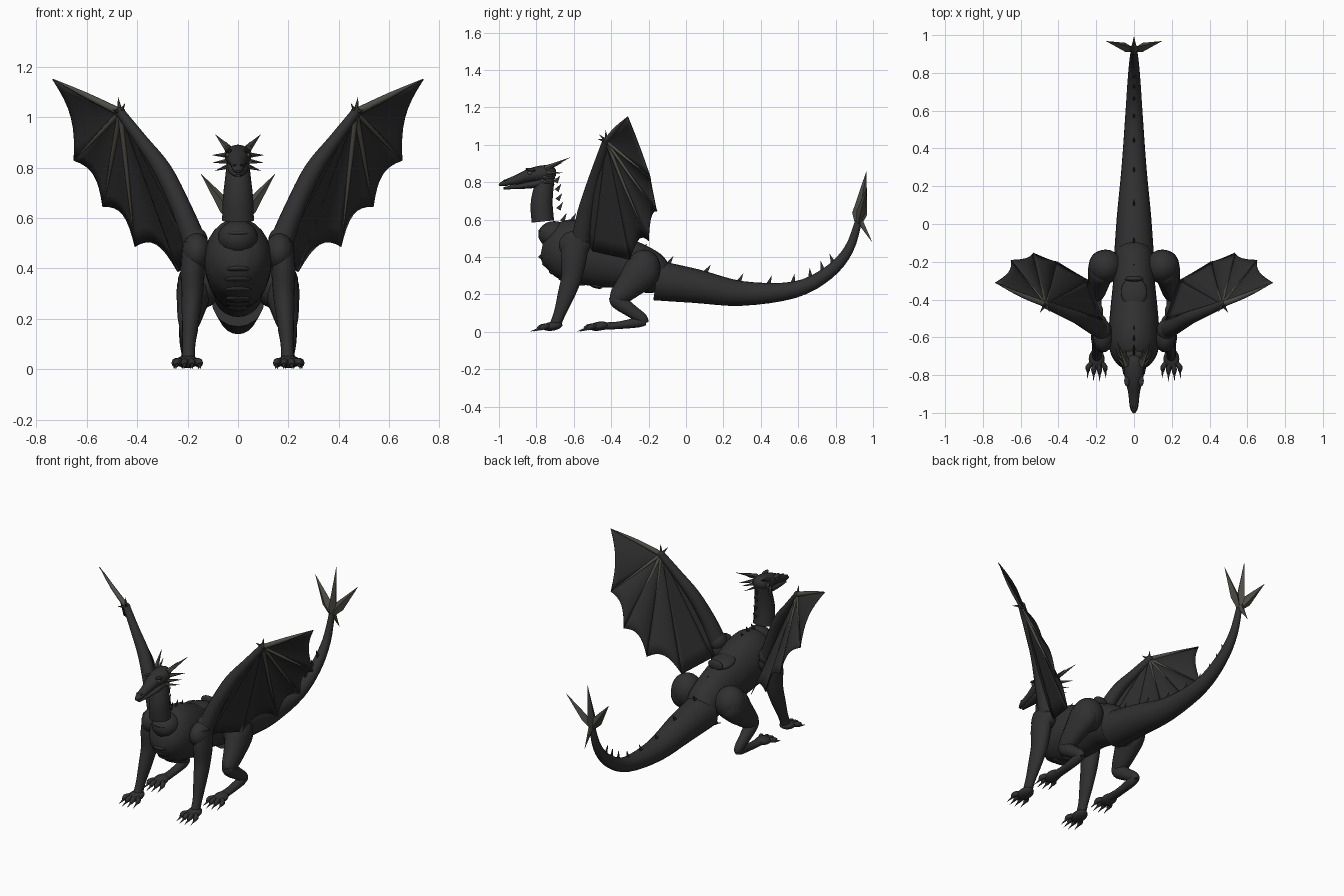
import bpy, math
from mathutils import Vector

cube = bpy.data.objects.get("Cube")
if cube:
    bpy.data.objects.remove(cube, do_unlink=True)


def material(name, rgb):
    m = bpy.data.materials.new(name)
    m.use_nodes = True
    m.diffuse_color = (*rgb, 1)
    m.node_tree.nodes["Principled BSDF"].inputs["Base Color"].default_value = (*rgb, 1)
    return m


SCALE = material("charcoal scales", (0.03, 0.03, 0.03))
SKIN = material("wing skin", (0.027, 0.027, 0.027))
HORN = material("grey horn", (0.075, 0.072, 0.06))
SIDES = (("left", 1), ("right", -1))


def make(name, verts, faces, mat, angle=50):
    me = bpy.data.meshes.new(name)
    me.from_pydata(verts, [], faces)
    me.materials.append(mat)
    ob = bpy.data.objects.new(name, me)
    bpy.context.collection.objects.link(ob)
    bpy.ops.object.select_all(action="DESELECT")
    ob.select_set(True)
    bpy.context.view_layer.objects.active = ob
    bpy.ops.object.mode_set(mode="EDIT")
    bpy.ops.mesh.select_all(action="SELECT")
    bpy.ops.mesh.normals_make_consistent(inside=False)
    bpy.ops.object.mode_set(mode="OBJECT")
    bpy.ops.object.shade_smooth_by_angle(angle=math.radians(angle))
    return ob


def spline(pts, steps):
    """Smooth curve through control points, each holding position and radii."""
    out = []
    for i in range(len(pts) - 1):
        a, b, c, d = (Vector(pts[min(max(i + k, 0), len(pts) - 1)]) for k in (-1, 0, 1, 2))
        for s in range(steps):
            t = s / steps
            out.append(b + (c - a) * t / 2 + (2 * a - 5 * b + 4 * c - d) * t * t / 2
                       + (3 * b - a - 3 * c + d) * t ** 3 / 2)
    return out + [Vector(pts[-1])]


def loft(name, pts, mat=SCALE, sides=16, steps=4, mirror=1):
    """Tube through (x, y, z, half width, half depth) sections."""
    pts = [(p[0] * mirror, p[1], p[2], p[3], p[-1]) for p in pts]
    rows = spline(pts, steps) if steps > 1 else [Vector(p) for p in pts]
    verts, faces = [], []
    for i, r in enumerate(rows):
        tan = (rows[min(i + 1, len(rows) - 1)] - rows[max(i - 1, 0)])
        tan = Vector(tan[:3]).normalized()
        u = Vector((1, 0, 0))
        u = (u - tan * u.dot(tan)).normalized()
        v = tan.cross(u)
        for k in range(sides):
            a = math.tau * k / sides
            verts.append(Vector(r[:3]) + u * math.cos(a) * max(r[3], .0005) + v * math.sin(a) * max(r[4], .0005))
    for i in range(len(rows) - 1):
        for k in range(sides):
            n = (k + 1) % sides
            faces.append((i * sides + k, i * sides + n, (i + 1) * sides + n, (i + 1) * sides + k))
    faces += [tuple(range(sides)), tuple(range(len(verts) - sides, len(verts)))]
    return make(name, verts, faces, mat)


def ball(name, loc, size, mat=SCALE, tilt=0):
    bpy.ops.mesh.primitive_uv_sphere_add(segments=20, ring_count=12, location=loc, rotation=(tilt, 0, 0))
    ob = bpy.context.object
    ob.name, ob.scale = name, size
    ob.data.materials.append(mat)
    bpy.ops.object.shade_smooth()
    return ob


def spike(name, base, tip, w, d=None, mat=HORN, mirror=1, sides=6):
    return loft(name, [(*base, w, d or w), (*tip, 0, 0)], mat, sides, 1, mirror)


# Torso, neck, tail
loft("torso", [(0, -.77, .45, .04, .05), (0, -.74, .445, .09, .10), (0, -.68, .44, .125, .15),
               (0, -.59, .43, .135, .168), (0, -.45, .39, .125, .152), (0, -.3, .36, .11, .13),
               (0, -.17, .31, .1, .11), (0, -.11, .29, .07, .07)], sides=24)
ball("neck_root", (0, -.705, .52), (.08, .085, .072))
ball("neck_root_rim", (0, -.745, .54), (.055, .045, .015))
loft("neck", [(0, -.765, .59, .063, .06), (0, -.772, .68, .06, .059),
              (0, -.76, .77, .05, .052), (0, -.735, .86, .04, .04)])
tail = [(0, -.16, .275, .105, .107), (0, .05, .245, .09, .091), (0, .3, .205, .066, .066),
        (0, .58, .225, .046, .044), (0, .76, .315, .034, .035), (0, .87, .44, .024, .026),
        (0, .925, .6, .015, .018)]
loft("tail", tail, sides=20)

# Chest plates and saddle-like back plate
for i, (y, z, w) in enumerate([(-.755, .395, .05), (-.735, .355, .055), (-.70, .315, .055),
                               (-.65, .28, .05), (-.57, .262, .045), (-.48, .245, .04)]):
    ball(f"chest_plate_{i}", (0, y, z), (w, .035, .013), tilt=-.25)
ball("back_plate", (0, -.36, .505), (.07, .08, .025), tilt=-.2)
ball("back_plate_rim", (0, -.29, .51), (.05, .015, .03))

# Head: skull with snout, lower jaw, crest details
loft("skull", [(0, -1.0, .785, .008, .006), (0, -.97, .795, .022, .016), (0, -.9, .815, .03, .026),
               (0, -.84, .835, .042, .035), (0, -.78, .845, .053, .043), (0, -.72, .85, .045, .04),
               (0, -.695, .85, .015, .015)])
loft("jaw", [(0, -.975, .768, .01, .006), (0, -.9, .776, .025, .013), (0, -.82, .788, .038, .02),
             (0, -.75, .805, .04, .028), (0, -.72, .815, .02, .015)])
frill = [((.04, -.75, .875), (.09, -.62, .932), .016), ((.045, -.74, .85), (.102, -.66, .85), .012),
         ((.045, -.76, .825), (.1, -.69, .82), .011), ((.04, -.77, .805), (.09, -.7, .788), .01),
         ((.03, -.73, .875), (.05, -.66, .905), .009)]
for side, s in SIDES:
    for i, (a, b, w) in enumerate(frill):
        spike(f"{side}_head_horn_{i}", a, b, w, mirror=s)
    ball(f"{side}_brow", (s * .038, -.83, .866), (.014, .03, .008), tilt=-.2)
    ball(f"{side}_eye", (s * .041, -.835, .85), (.007, .012, .009), HORN)
    ball(f"{side}_nostril", (s * .013, -.965, .81), (.007, .012, .005))

# Spines along neck, back and tail
spines = [(-.685, .80, .035), (-.68, .755, .035), (-.675, .705, .035), (-.67, .655, .04),
          (-.65, .59, .045), (-.6, .59, .045), (-.55, .575, .04), (-.22, .44, .03)]
for i, (y, z, h) in enumerate(spines):
    spike(f"back_spine_{i}", (0, y - .012, z), (0, y + .012, z + h), .007, .015, SCALE)
path = spline(tail, 12)
for i, k in enumerate((4, 14, 23, 30, 36, 42, 47, 52)):
    p = path[k]
    t = Vector((path[k + 1] - path[k - 1])[:3]).normalized()
    base = Vector(p[:3]) + Vector((0, -t.z, t.y)) * (p[4] - .006)
    tip = base + Vector((0, -t.z, t.y)) * .045 + t * .02
    spike(f"tail_spine_{i}", base, tip, .007, .014, SCALE)

# Tail blades
loft("tail_blade_top", [(0, .92, .56, .012, .012), (0, .928, .63, .024, .04), (0, .965, .86, 0, 0)], HORN, 4, 1)
spike("tail_blade_back", (0, .925, .6), (0, .995, .48), .016, .02)
for side, s in SIDES:
    loft(f"{side}_tail_blade", [(0, .92, .575, .01, .01), (.045, .935, .64, .03, .025), (.147, .968, .775, 0, 0)],
         HORN, 4, 1, s)


def foot(name, x, y, s):
    """Flat paw whose ball is at y, with four clawed toes."""
    ball(name + "_paw", (s * x, y, .03), (.042, .055, .024), tilt=.15)
    for i, dx in enumerate((-.045, -.015, .015, .045)):
        reach = .085 - abs(dx) * .5
        a, b = x + dx * .6, x + dx
        loft(f"{name}_toe_{i}", [(a, y - .02, .03, .012, .014), (b, y - reach * .7, .027, .014, .016),
                                 (b, y - reach, .016, .009, .01)], SCALE, 10, 3, s)
        spike(f"{name}_claw_{i}", (b, y - reach + .008, .017), (b + dx * .1, y - reach - .04, .002), .008, mirror=s)


# Legs
for side, s in SIDES:
    ball(f"{side}_shoulder", (s * .165, -.595, .465), (.058, .085, .075))
    loft(f"{side}_front_leg", [(.175, -.59, .5, .045, .07), (.18, -.60, .4, .048, .07), (.182, -.61, .3, .043, .056),
                               (.188, -.64, .2, .035, .046), (.195, -.675, .1, .026, .032),
                               (.197, -.70, .035, .026, .03)], mirror=s)
    foot(f"{side}_front_foot", .198, -.715, s)
    ball(f"{side}_hip", (s * .15, -.225, .34), (.09, .09, .1))
    loft(f"{side}_thigh", [(.16, -.2, .38, .06, .06), (.17, -.23, .33, .072, .098), (.185, -.3, .25, .058, .075),
                           (.195, -.365, .185, .042, .05), (.197, -.39, .165, .025, .03)], mirror=s)
    loft(f"{side}_shin", [(.195, -.39, .195, .028, .025), (.196, -.365, .165, .038, .042),
                          (.2, -.29, .11, .032, .035), (.2, -.235, .07, .026, .03), (.2, -.22, .045, .018, .02)], mirror=s)
    loft(f"{side}_hind_sole", [(.2, -.215, .055, .018, .02), (.2, -.26, .05, .026, .027),
                               (.2, -.36, .035, .026, .02), (.2, -.46, .03, .03, .02)], mirror=s)
    foot(f"{side}_hind_foot", .205, -.465, s)

# Wings: arm bones, fingers, scalloped skin
WRIST = Vector((.468, -.425, 1.02))
TIPS = [Vector(p) for p in ((.735, -.31, 1.152), (.65, -.19, .83), (.535, -.155, .645), (.41, -.2, .485),
                            (.24, -.3, .385), (.17, -.5, .43), (.18, -.555, .52))]


def wing_skin(name, s):
    verts, faces, n = [], [], 8
    for j in range(len(TIPS) - 1):
        a, b = TIPS[j] - WRIST, TIPS[j + 1] - WRIST
        bow = a.cross(b).normalized()
        bow *= -1 if bow.y < 0 else 1
        depth, billow = (.09, .02) if j < 4 else (.0, .0)
        start = len(verts)
        for r in range(n + 1):
            for c in range(n + 1):
                q, t = r / n, c / n
                arch = 4 * t * (1 - t)
                p = WRIST + a.lerp(b, t) * q * (1 - depth * arch * q) + bow * billow * arch * q
                verts.append((p.x * s, p.y, p.z))
        for r in range(n):
            for c in range(n):
                k = start + r * (n + 1) + c
                faces.append((k, k + 1, k + n + 2, k + n + 1))
    ob = make(name, verts, faces, SKIN, 35)
    ob.modifiers.new("thickness", "SOLIDIFY").thickness = .004


for side, s in SIDES:
    wing_skin(f"{side}_wing_skin", s)
    ball(f"{side}_wing_root", (s * .17, -.56, .51), (.05, .055, .055))
    loft(f"{side}_wing_arm", [(.17, -.56, .5, .048, .05), (.225, -.535, .64, .04, .045), (.298, -.495, .79, .036, .036),
                              (.385, -.46, .91, .026, .028), (.468, -.425, 1.02, .019, .022)], mirror=s)
    ball(f"{side}_wrist", (s * WRIST.x, WRIST.y, WRIST.z), (.021, .022, .022))
    for i, tip in enumerate(TIPS[:4]):
        w = .016 if i == 0 else .011
        mid = WRIST.lerp(tip, .5) + Vector((0, -.006, 0))
        loft(f"{side}_wing_finger_{i}", [(*WRIST, w), (*mid, w * .75), (*tip, .001)], HORN, 8, 3, s)
    for i, (dx, dy, dz) in enumerate(((.008, -.005, .06), (-.02, -.04, .035), (.03, -.045, .01))):
        spike(f"{side}_wrist_claw_{i}", WRIST, WRIST + Vector((dx, dy, dz)), .012, mirror=s)
